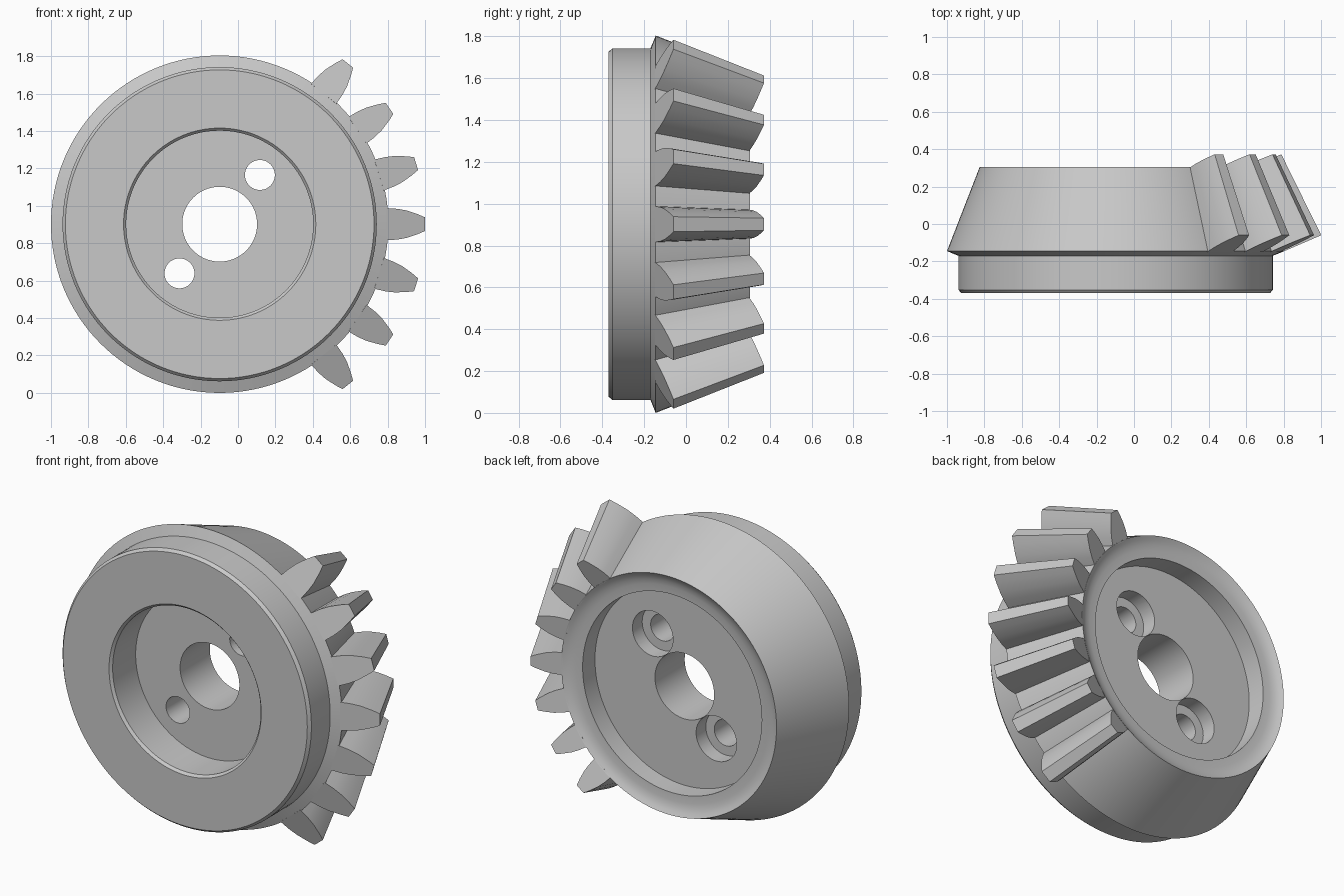
import bpy, bmesh, math
from mathutils import Vector, Matrix

cube = bpy.data.objects.get("Cube")
if cube:
    bpy.data.objects.remove(cube)

R = 0.902                                 # largest body radius
CENTRE = Vector((R - 1.0, 0, R))          # gear axis runs along y
APEX = Vector((0, 2.17, 0))               # point the teeth converge on
TAPER = 0.806                             # size of a tooth's back end
TEETH_PER_TURN = 21

steel = bpy.data.materials.new("Grey steel")
steel.use_nodes = True
colour = (0.58, 0.58, 0.58, 1)
steel.diffuse_color = colour
steel.node_tree.nodes["Principled BSDF"].inputs["Base Color"].default_value = colour


def finish(name, bm, location):
    bmesh.ops.recalc_face_normals(bm, faces=bm.faces)
    mesh = bpy.data.meshes.new(name)
    bm.to_mesh(mesh)
    bm.free()
    mesh.materials.append(steel)
    ob = bpy.data.objects.new(name, mesh)
    ob.location = location
    bpy.context.collection.objects.link(ob)
    return ob


def activate(ob):
    bpy.ops.object.select_all(action='DESELECT')
    ob.select_set(True)
    bpy.context.view_layer.objects.active = ob


def smooth(ob, angle):
    activate(ob)
    bpy.ops.object.shade_smooth_by_angle(angle=math.radians(angle))


def lathe(name, profile, steps, location, closed):
    """Turn (radius, y) points about the y axis; open profiles get end caps."""
    bm = bmesh.new()
    rings = []
    for r, y in profile:
        angles = [2 * math.pi * i / steps for i in range(steps)]
        rings.append([bm.verts.new((r * math.cos(a), y, r * math.sin(a))) for a in angles])
    pairs = list(zip(rings, rings[1:]))
    if closed:
        pairs.append((rings[-1], rings[0]))
    else:
        bm.faces.new(rings[0])
        bm.faces.new(rings[-1])
    for a, b in pairs:
        for i in range(steps):
            j = (i + 1) % steps
            bm.faces.new((a[i], a[j], b[j], b[i]))
    return finish(name, bm, location)


# Body: hub, flange, cone, dished back rim, two recesses and the bore
body_profile = [
    (0.2, -0.133), (0.5, -0.133), (0.5, -0.355), (0.514, -0.37),
    (0.825, -0.37), (0.84, -0.352), (0.84, -0.17), (R, -0.145),
    (0.727, 0.305), (0.705, 0.291), (0.68, 0.281), (0.65, 0.275), (0.605, 0.273),
    (0.605, 0.154), (0.2, 0.154),
]
body = lathe("gear_body", body_profile, 128, CENTRE, True)

# Two counterbored bolt holes on opposite sides of the bore
for side in (1, -1):
    spot = CENTRE + side * Vector((0.215, 0, 0.263))
    cutter = lathe("bolt_hole_cutter",
                   [(0.08, -0.3), (0.08, 0.06), (0.137, 0.06), (0.137, 0.3)],
                   48, spot, False)
    cutter.hide_render = True
    cut = body.modifiers.new("bolt_hole", 'BOOLEAN')
    cut.operation = 'DIFFERENCE'
    cut.solver = 'EXACT'
    cut.object = cutter
    activate(body)
    bpy.ops.object.modifier_apply(modifier=cut.name)
    bpy.data.objects.remove(cutter)
smooth(body, 20)

# Tooth section: (height fraction, half width), mirrored across the middle
half = [(-0.05, 0.086), (0.25, 0.082), (0.5, 0.073), (0.8, 0.053), (1, 0.036)]
section = half + [(h, -w) for h, w in reversed(half)]


def tooth(name, angle):
    bm = bmesh.new()
    front = [Vector((R + 0.197 * h, -0.145 + 0.085 * h, w)) for h, w in section]
    back = [APEX + (p - APEX) * TAPER for p in front]
    turn = Matrix.Rotation(angle, 3, 'Y')
    a, b = [[bm.verts.new(turn @ p) for p in ring] for ring in (front, back)]
    bm.faces.new(a)
    bm.faces.new(b)
    for i in range(len(a)):
        j = (i + 1) % len(a)
        bm.faces.new((a[i], a[j], b[j], b[i]))
    smooth(finish(name, bm, CENTRE), 30)


# Seven teeth on the left side only
for k in range(-3, 4):
    tooth(f"tooth_{k + 4}", k * 2 * math.pi / TEETH_PER_TURN)
